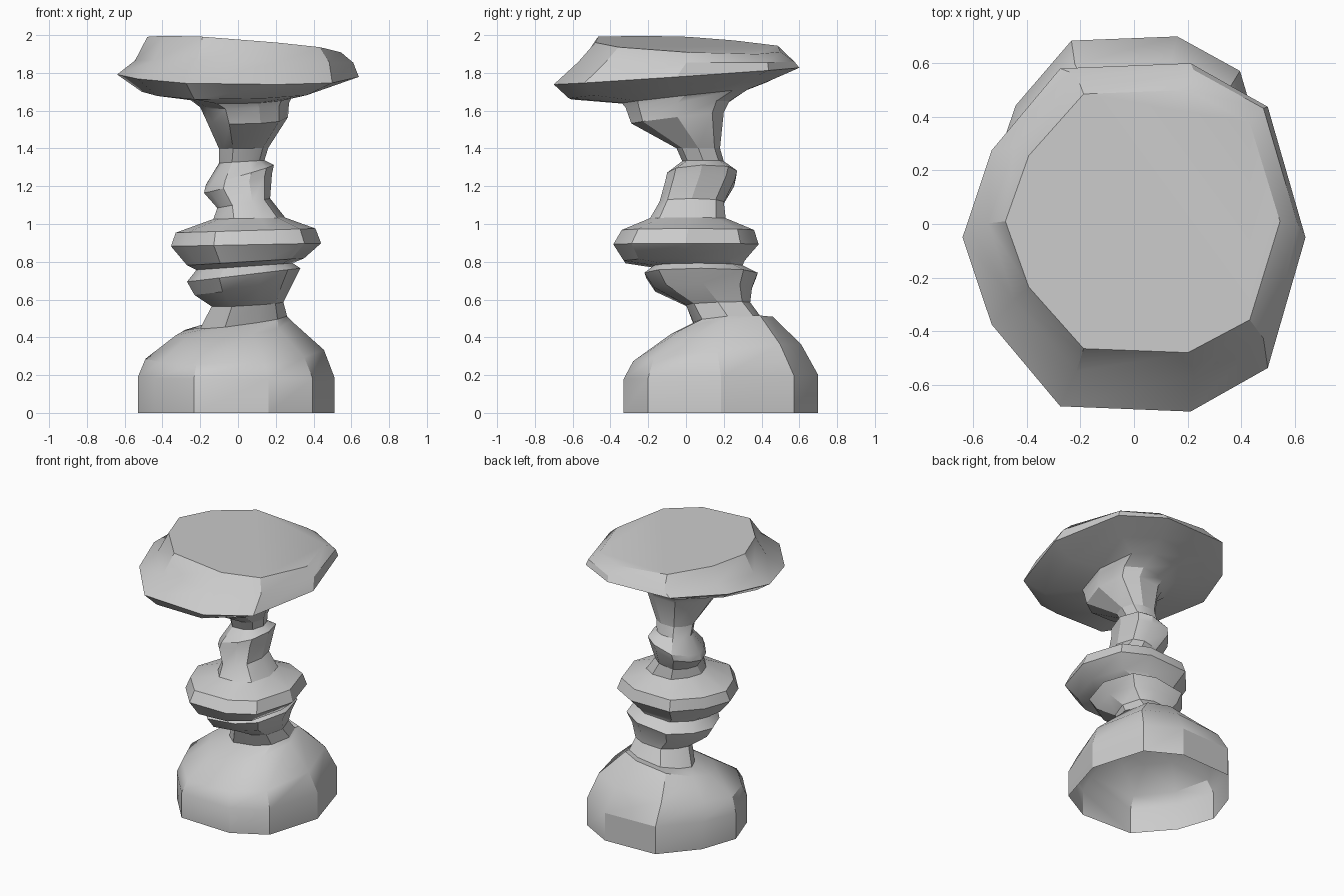
import bpy, bmesh, math

# Half of the lopsided ten-sided outline (right to left); the rest is mirrored in y
HALF = [(1, 0), (0.78, 0.75), (0.33, 1), (-0.43, 0.97), (-0.83, 0.5), (-1, 0)]
OUTLINE = HALF + [(x, -y) for x, y in HALF[-2:0:-1]]
SIDES = len(OUTLINE)


def loft(name, rings, cap=False):
    """Skin tilted ten-sided rings: (x min, x max, y min, y max, z, slope x, slope y)."""
    bm = bmesh.new()
    loops = []
    for x0, x1, y0, y1, z, sx, sy in rings:
        cx, cy = (x0 + x1) / 2, (y0 + y1) / 2
        rx, ry = (x1 - x0) / 2, (y1 - y0) / 2
        loop = []
        for u, v in OUTLINE:
            dx, dy = rx * u, ry * v
            loop.append(bm.verts.new((cx + dx, cy + dy, z + sx * dx + sy * dy)))
        loops.append(loop)
    for low, high in zip(loops, loops[1:]):
        for i in range(SIDES):
            j = (i + 1) % SIDES
            bm.faces.new((low[i], low[j], high[j], high[i]))
    if cap:
        bm.faces.new(loops[-1])
    mesh = bpy.data.meshes.new(name)
    bm.to_mesh(mesh)
    bm.free()
    ob = bpy.data.objects.new(name, mesh)
    bpy.context.collection.objects.link(ob)
    bpy.ops.object.select_all(action='DESELECT')
    ob.select_set(True)
    bpy.context.view_layer.objects.active = ob
    bpy.ops.object.shade_smooth_by_angle(angle=math.radians(30))
    return ob


# Rings shared by neighbouring parts
neck = (-0.20, 0.26, 0.04, 0.40, 0.48, 0.14, 0.07)
collar_top = (-0.13, 0.25, -0.19, 0.21, 1.03, 0.02, 0.0)
throat = (-0.10, 0.16, -0.05, 0.18, 1.40, 0.02, 0.0)

# Hollow foot, open underneath, with a lopsided shoulder
loft("base", [
    (-0.53, 0.51, -0.33, 0.70, 0.0, 0.0, 0.0),
    (-0.53, 0.51, -0.33, 0.70, 0.19, 0.0, 0.02),
    (-0.49, 0.455, -0.28, 0.61, 0.31, 0.05, 0.10),
    (-0.33, 0.28, -0.08, 0.46, 0.45, 0.13, 0.17),
    neck,
])

# Turned lower stem: waist, small bulge and wide collar
loft("lower_stem", [
    neck,
    (-0.14, 0.24, 0.00, 0.34, 0.575, 0.06, 0.04),
    (-0.23, 0.29, -0.17, 0.35, 0.655, 0.12, 0.0),
    (-0.27, 0.33, -0.22, 0.38, 0.73, 0.12, 0.0),
    (-0.22, 0.29, -0.17, 0.30, 0.775, 0.07, 0.0),
    (-0.27, 0.35, -0.33, 0.31, 0.80, 0.06, 0.0),
    (-0.355, 0.44, -0.385, 0.385, 0.89, 0.02, 0.0),
    (-0.33, 0.41, -0.34, 0.36, 0.965, 0.03, 0.0),
    collar_top,
])

# Slanted knuckle
loft("upper_stem", [
    collar_top,
    (-0.11, 0.17, -0.14, 0.20, 1.11, 0.18, 0.0),
    (-0.18, 0.18, -0.11, 0.26, 1.215, 0.28, 0.03),
    (-0.17, 0.19, -0.10, 0.27, 1.26, 0.29, 0.03),
    (-0.10, 0.14, -0.02, 0.20, 1.33, 0.06, 0.0),
    throat,
])

# Flared capital and tilted tabletop
loft("tabletop", [
    throat,
    (-0.17, 0.265, -0.29, 0.20, 1.56, 0.03, 0.12),
    (-0.20, 0.27, -0.32, 0.23, 1.63, 0.05, 0.06),
    (-0.27, 0.29, -0.34, 0.33, 1.675, 0.02, 0.11),
    (-0.51, 0.47, -0.62, 0.45, 1.71, 0.02, 0.09),
    (-0.64, 0.64, -0.70, 0.60, 1.785, -0.01, 0.068),
    (-0.545, 0.61, -0.57, 0.575, 1.86, -0.01, 0.0),
    (-0.48, 0.545, -0.48, 0.50, 1.95, -0.08, -0.05),
], cap=True)
